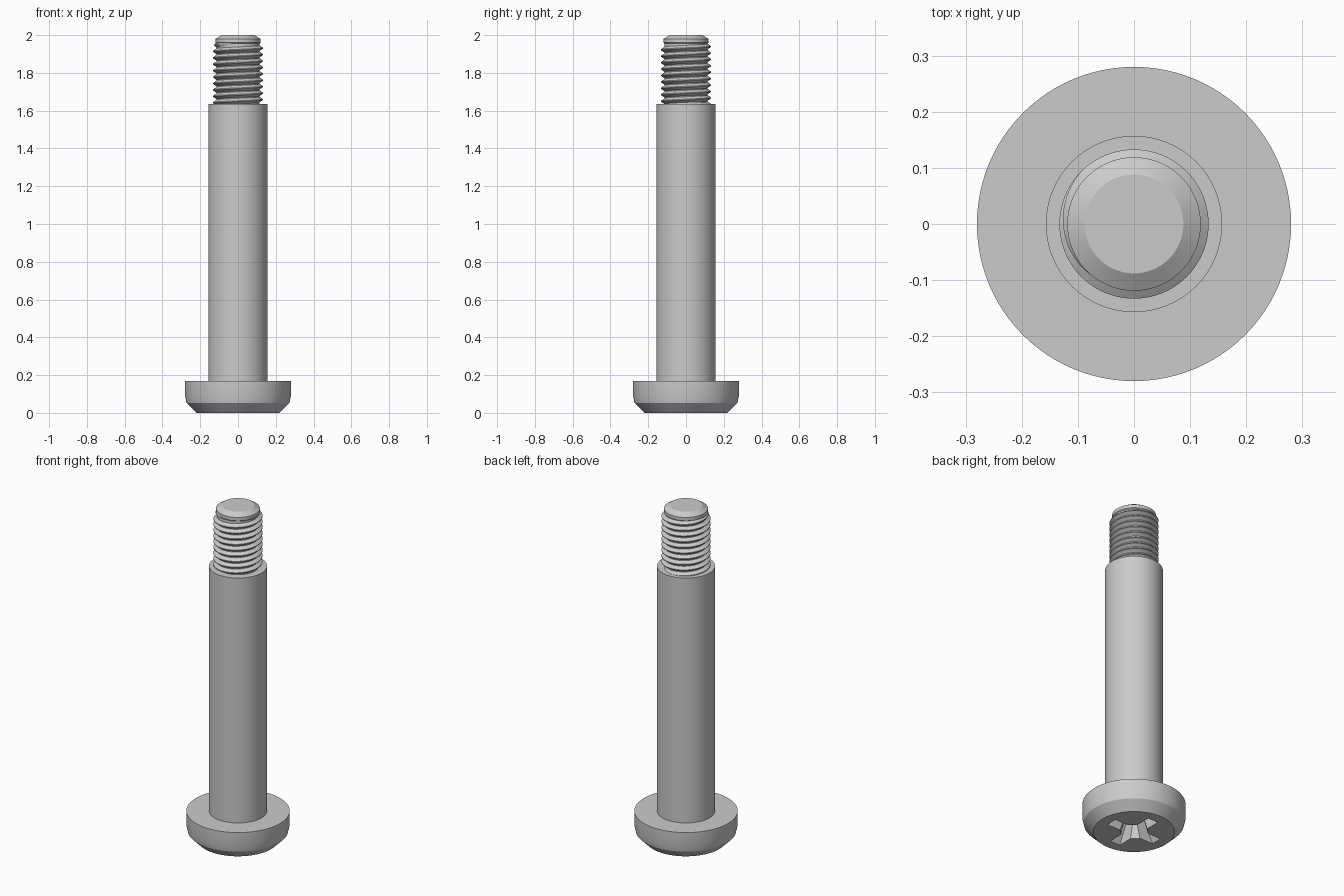
import bpy, bmesh, math

if "Cube" in bpy.data.objects:
    bpy.data.objects.remove(bpy.data.objects["Cube"])

SEGMENTS = 96

steel = bpy.data.materials.new("plain_steel")
steel.use_nodes = True
GREY = (0.6, 0.6, 0.6, 1)
steel.diffuse_color = GREY
steel.node_tree.nodes["Principled BSDF"].inputs["Base Color"].default_value = GREY


def make_object(name, bm):
    mesh = bpy.data.meshes.new(name)
    bm.to_mesh(mesh)
    bm.free()
    mesh.materials.append(steel)
    obj = bpy.data.objects.new(name, mesh)
    bpy.context.collection.objects.link(obj)
    return obj


def activate(obj):
    bpy.ops.object.select_all(action="DESELECT")
    obj.select_set(True)
    bpy.context.view_layer.objects.active = obj


def smooth(obj, degrees=25):
    activate(obj)
    bpy.ops.object.shade_smooth_by_angle(angle=math.radians(degrees))


def loft(name, rings):
    """Closed solid through rings of points, with flat end caps."""
    bm = bmesh.new()
    loops = [[bm.verts.new(p) for p in ring] for ring in rings]
    for low, high in zip(loops, loops[1:]):
        n = len(low)
        for i in range(n):
            j = (i + 1) % n
            bm.faces.new((low[i], low[j], high[j], high[i]))
    bm.faces.new(reversed(loops[0]))
    bm.faces.new(loops[-1])
    return make_object(name, bm)


def lathe(name, profile, segments=SEGMENTS):
    angles = [math.tau * i / segments for i in range(segments)]
    return loft(name, [[(r * math.cos(a), r * math.sin(a), z) for a in angles]
                       for r, z in profile])


def box_ring(half_x, half_y, z):
    return [(-half_x, -half_y, z), (half_x, -half_y, z),
            (half_x, half_y, z), (-half_x, half_y, z)]


# Head with a bevelled underside
head = lathe("head", [(0.22, 0), (0.272, 0.052), (0.28, 0.09), (0.28, 0.17)])

# Cross recess: two tapered slots and a tapered centre
cutters = [
    loft("slot_cutter_x", [box_ring(0.172, 0.035, -0.02), box_ring(0.09, 0.026, 0.12)]),
    loft("slot_cutter_y", [box_ring(0.035, 0.172, -0.02), box_ring(0.026, 0.09, 0.12)]),
    lathe("centre_cutter", [(0.085, -0.02), (0.045, 0.125)], 8),
]
cutters[2].rotation_euler.z = math.pi / 8
for cutter in cutters:
    cutter.hide_render = True
    cut = head.modifiers.new("recess", "BOOLEAN")
    cut.operation = "DIFFERENCE"
    cut.solver = "EXACT"
    cut.object = cutter
    activate(head)
    bpy.ops.object.modifier_apply(modifier=cut.name)
    bpy.data.objects.remove(cutter)
smooth(head)

# Plain shoulder
smooth(lathe("shoulder", [(0.157, 0.16), (0.157, 1.635)]))

# Threaded end: core with a chamfered tip
ROOT, CREST, PITCH = 0.114, 0.133, 0.034
smooth(lathe("thread_core", [(ROOT, 1.62), (ROOT, 1.955), (0.119, 1.96),
                             (0.119, 1.98), (0.088, 2)]))

# Helical thread ridge, fading out at both ends
bm = bmesh.new()
START, END = 1.625, 1.958
steps = int((END - START) / PITCH * SEGMENTS)
previous = None
for i in range(steps + 1):
    angle = math.tau * i / SEGMENTS
    fade = min(1, i / 24, (steps - i) / 40)
    crest = ROOT - 0.003 + (CREST - ROOT + 0.003) * fade
    z = START + PITCH * i / SEGMENTS
    section = [(ROOT - 0.003, -PITCH / 2), (crest, -0.002),
               (crest, 0.002), (ROOT - 0.003, PITCH / 2)]
    current = [bm.verts.new((r * math.cos(angle), r * math.sin(angle), z + dz))
               for r, dz in section]
    if previous:
        for k in range(3):
            bm.faces.new((previous[k], current[k], current[k + 1], previous[k + 1]))
    previous = current
smooth(make_object("thread_ridge", bm))
